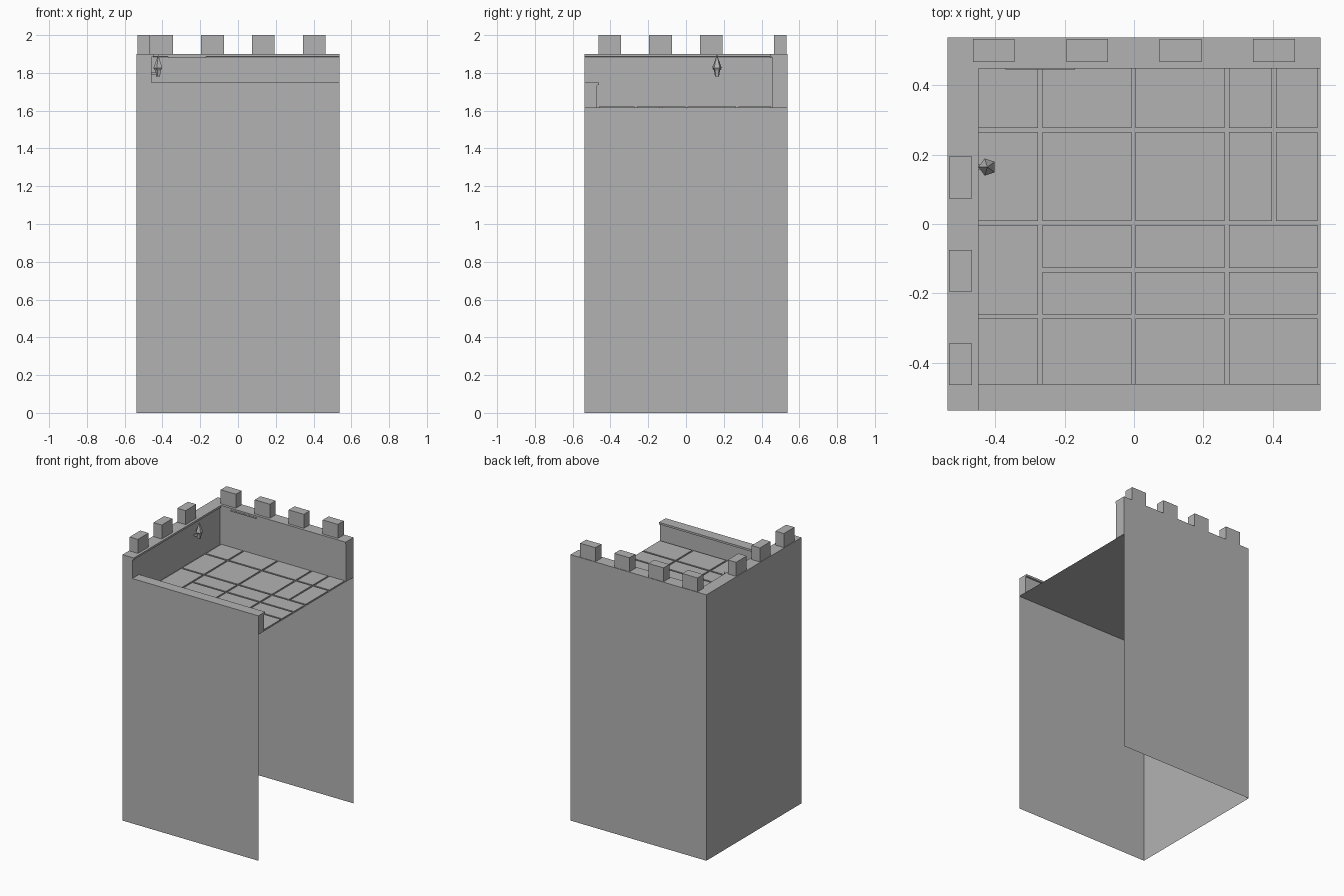
import bpy, bmesh, math
from mathutils import Matrix, Vector

cube = bpy.data.objects.get("Cube")
if cube:
    bpy.data.objects.remove(cube, do_unlink=True)

stone = bpy.data.materials.new("grey_stone")
stone.use_nodes = True
GREY = (0.45, 0.45, 0.45, 1)
stone.diffuse_color = GREY
stone.node_tree.nodes["Principled BSDF"].inputs["Base Color"].default_value = GREY

H = 0.537                    # half width of the tower
FLOOR, TILE_TOP = 1.615, 1.622
TOP, FRONT_TOP = 1.9, 1.75


def finish(name, bm, recalc=True):
    if recalc:
        bmesh.ops.recalc_face_normals(bm, faces=bm.faces)
    mesh = bpy.data.meshes.new(name)
    bm.to_mesh(mesh)
    bm.free()
    mesh.materials.append(stone)
    obj = bpy.data.objects.new(name, mesh)
    bpy.context.collection.objects.link(obj)
    return obj


def add_box(bm, lo, hi):
    lo, hi = Vector(lo), Vector(hi)
    mat = Matrix.Translation((lo + hi) / 2) @ Matrix.Diagonal((*(hi - lo), 1))
    bmesh.ops.create_cube(bm, size=1, matrix=mat)


def add_cone(bm, x, y, z0, z1, r0, r1):
    mat = Matrix.Translation((x, y, (z0 + z1) / 2)) @ Matrix.Rotation(math.pi / 2, 4, "Z")
    bmesh.ops.create_cone(bm, cap_ends=True, segments=5, radius1=r0, radius2=r1,
                          depth=z1 - z0, matrix=mat)


def parapet(name, thick, lip, top, start, end, place):
    """Run a wall section with an inner coping lip from start to end."""
    profile = [(0, FLOOR), (0, top), (lip, top), (lip, top - 0.014),
               (thick, top - 0.016), (thick, FLOOR)]
    bm = bmesh.new()
    rings = [[bm.verts.new(place(s, d, z)) for d, z in profile] for s in (start, end)]
    for i in range(len(profile) - 1):
        bm.faces.new((rings[0][i], rings[0][i + 1], rings[1][i + 1], rings[1][i]))
    for ring in rings:
        bm.faces.new(ring)
    finish(name, bm)


# Thin outer walls, open on one side and underneath
bm = bmesh.new()
path = [(H, H), (-H, H), (-H, -H), (H, -H)]
low = [bm.verts.new((x, y, 0)) for x, y in path]
high = [bm.verts.new((x, y, FLOOR)) for x, y in path]
for i in range(3):
    bm.faces.new((low[i], low[i + 1], high[i + 1], high[i]))
finish("tower_walls", bm, recalc=False)

# Roof floor sheet
bm = bmesh.new()
bmesh.ops.create_grid(bm, x_segments=1, y_segments=1, size=H,
                      matrix=Matrix.Translation((0, 0, FLOOR)))
finish("roof_floor", bm, recalc=False)

# Parapets
parapet("right_parapet", 0.078, 0.089, TOP, -H, H, lambda s, d, z: (-H + d, s, z))
parapet("back_parapet", 0.082, 0.089, TOP, -0.459, H, lambda s, d, z: (s, H - d, z))
parapet("front_parapet", 0.065, 0.076, FRONT_TOP, -0.459, H, lambda s, d, z: (s, -H + d, z))

# Paving slabs separated by narrow joints
G = 0.006
wide_rows = [(0.271, 0.455), (0.003, 0.271), (-0.266, 0.003), (-0.466, -0.266)]
split_rows = wide_rows[:2] + [(-0.132, 0.003), (-0.266, -0.132), wide_rows[3]]
columns = [(-0.453, -0.27, wide_rows), (-0.27, -0.001, split_rows),
           (-0.001, 0.267, split_rows), (0.267, 0.403, split_rows[:2]),
           (0.403, 0.535, split_rows[:2]), (0.267, 0.535, split_rows[2:])]
bm = bmesh.new()
for x0, x1, rows in columns:
    for y0, y1 in rows:
        add_box(bm, (x0 + G, y0 + G, FLOOR), (x1 - G, y1 - G, TILE_TOP))
# Slabs show only their top and sides
bm.normal_update()
under = [f for f in bm.faces if f.normal.z < -0.9]
bmesh.ops.delete(bm, geom=under, context="FACES")
finish("paving_slabs", bm, recalc=False)

# Merlons along the back and right parapets
spots = [(-0.404 + 0.269 * i, 0.5) for i in range(4)]
back = bmesh.new()
for x, y in spots:
    add_box(back, (x - 0.06, y - 0.033, TOP), (x + 0.06, y + 0.033, 2))
finish("back_merlons", back)
side = bmesh.new()
for y, _ in spots[:3]:
    add_box(side, (-0.532, y - 0.06, TOP), (-0.466, y + 0.06, 2))
finish("right_merlons", side)

# Worn strip on the edge of the back coping
bm = bmesh.new()
add_box(bm, (-0.37, 0.445, 1.879), (-0.17, 0.454, 1.888))
finish("coping_strip", bm)

# Wall torch: bracket, cup and faceted flame
TX, TY = -0.422, 0.164
bm = bmesh.new()
add_box(bm, (-0.46, TY - 0.007, 1.79), (TX, TY + 0.007, 1.803))
finish("torch_bracket", bm)
bm = bmesh.new()
add_cone(bm, TX, TY, 1.78, 1.825, 0.011, 0.019)
finish("torch_cup", bm)
bm = bmesh.new()
add_cone(bm, TX, TY, 1.812, 1.826, 0.016, 0.026)
add_cone(bm, TX, TY, 1.826, 1.896, 0.026, 0)
finish("torch_flame", bm)
